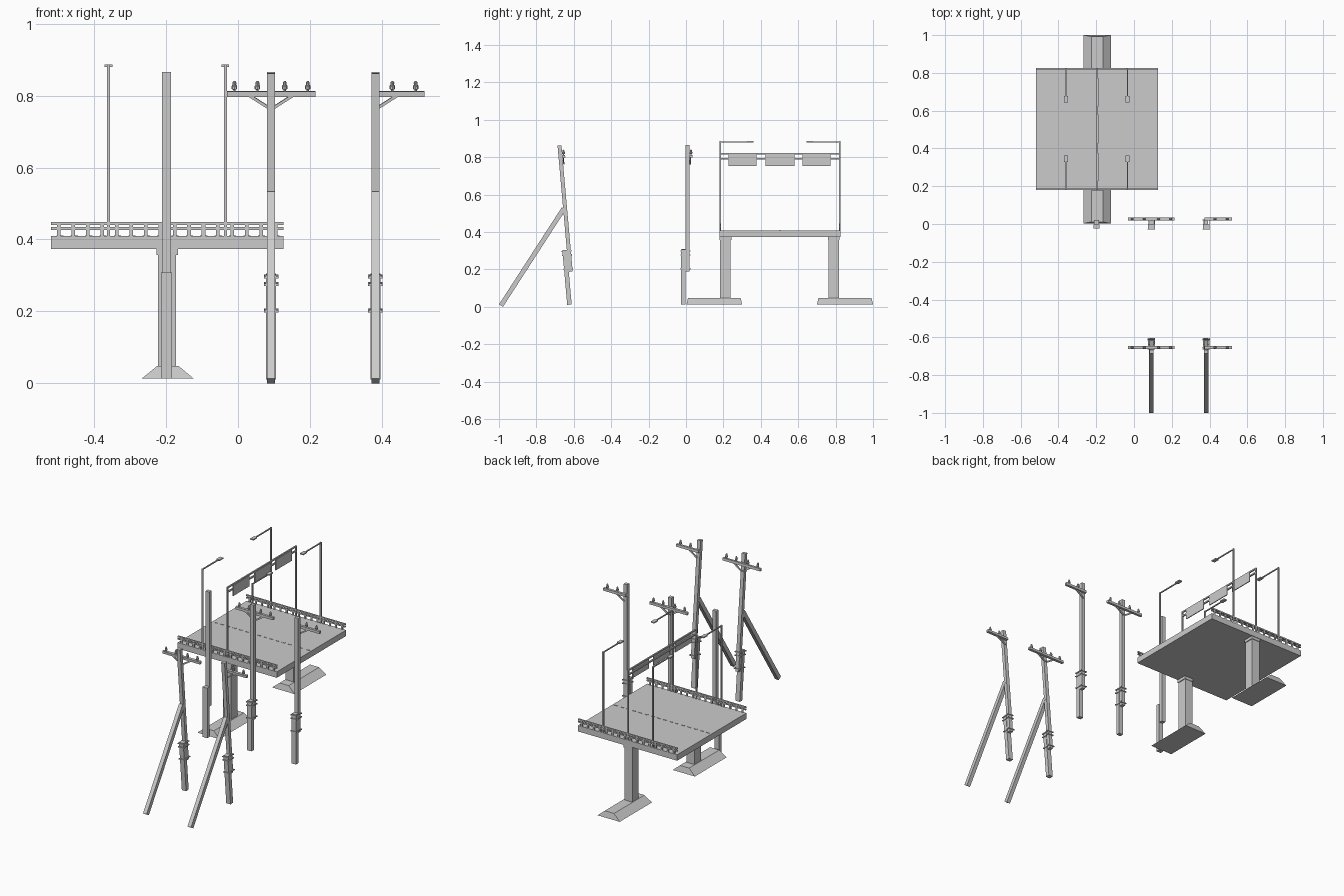
import bpy, bmesh
from math import radians, sin, cos, pi
from mathutils import Matrix, Vector

if "Cube" in bpy.data.objects:
    bpy.data.objects.remove(bpy.data.objects["Cube"])


def finish(name, bm, matrix=Matrix()):
    bmesh.ops.recalc_face_normals(bm, faces=bm.faces)
    bm.transform(matrix)
    mesh = bpy.data.meshes.new(name)
    bm.to_mesh(mesh)
    bm.free()
    ob = bpy.data.objects.new(name, mesh)
    bpy.context.collection.objects.link(ob)
    return ob


def add_box(bm, x0, x1, y0, y1, z0, z1):
    m = Matrix.Translation(((x0 + x1) / 2, (y0 + y1) / 2, (z0 + z1) / 2))
    m = m @ Matrix.Diagonal((x1 - x0, y1 - y0, z1 - z0, 1))
    bmesh.ops.create_cube(bm, size=1, matrix=m)


def add_beam(bm, p, q, w, d):
    # rectangular bar from p to q
    p, q = Vector(p), Vector(q)
    rot = (q - p).to_track_quat('Z', 'Y').to_matrix().to_4x4()
    m = Matrix.Translation((p + q) / 2) @ rot @ Matrix.Diagonal((w, d, (q - p).length, 1))
    bmesh.ops.create_cube(bm, size=1, matrix=m)


def boxes(name, items, matrix=Matrix()):
    bm = bmesh.new()
    for b in items:
        add_box(bm, *b)
    return finish(name, bm, matrix)


def beams(name, items, matrix=Matrix()):
    bm = bmesh.new()
    for b in items:
        add_beam(bm, *b)
    return finish(name, bm, matrix)


def lathe(bm, profile, centre, sides=8):
    rings = []
    for r, z in profile:
        rings.append([bm.verts.new((centre[0] + r * cos(2 * pi * i / sides),
                                    centre[1] + r * sin(2 * pi * i / sides),
                                    centre[2] + z)) for i in range(sides)])
    for a, b in zip(rings, rings[1:]):
        for i in range(sides):
            j = (i + 1) % sides
            bm.faces.new((a[i], a[j], b[j], b[i]))
    bm.faces.new(rings[0])
    bm.faces.new(rings[-1])


# ---------- bridge ----------
X0, X1, Y0, Y1, CX = -0.52, 0.127, 0.18, 0.825, -0.197
boxes("bridge_deck", [(X0, X1, Y0, Y1, 0.374, 0.409)])

# dashed centre line
boxes("lane_dashes", [(X0 + 0.015 + i * 0.04, X0 + 0.035 + i * 0.04, 0.5, 0.505, 0.409, 0.411)
                      for i in range(16)])

for side, y in (("front", Y0 + 0.004), ("back", Y1 - 0.004)):
    # railing: short posts and two rails
    items = [(X0, X1, y - 0.004, y + 0.004, 0.427, 0.434),
             (X0, X1, y - 0.004, y + 0.004, 0.440, 0.448)]
    for i in range(16):
        x = X0 + 0.022 + i * 0.0402
        items.append((x - 0.005, x + 0.005, y - 0.003, y + 0.003, 0.405, 0.444))
    boxes(side + "_railing", items)

    # street lamps reaching inward
    s = 1 if side == "front" else -1
    for n, x in enumerate((-0.36, -0.035)):
        bm = bmesh.new()
        add_box(bm, x - 0.004, x + 0.004, y - 0.004, y + 0.004, 0.405, 0.886)
        add_beam(bm, (x, y, 0.882), (x, y + s * 0.15, 0.882), 0.006, 0.006)
        add_beam(bm, (x, y + s * 0.143, 0.8825), (x, y + s * 0.178, 0.8825), 0.021, 0.007)
        finish(f"{side}_street_lamp_{n + 1}", bm)

    # pier column with cap
    yc = 0.21 if side == "front" else 0.79
    boxes(side + "_pier_column", [(-0.223, -0.172, yc - 0.029, yc + 0.029, 0.04, 0.36),
                                  (-0.226, -0.167, yc - 0.032, yc + 0.032, 0.357, 0.376)])

    # sloped footing
    f0, f1 = (0.003, 0.30) if side == "front" else (0.70, 1.0)
    bm = bmesh.new()
    lo = [bm.verts.new((x, y_, 0.013)) for x, y_ in
          ((-0.268, f0), (-0.123, f0), (-0.123, f1), (-0.268, f1))]
    hi = [bm.verts.new((x, y_, 0.048)) for x, y_ in
          ((-0.225, f0 + 0.008), (-0.165, f0 + 0.008), (-0.165, f1 - 0.008), (-0.225, f1 - 0.008))]
    bm.faces.new(lo)
    bm.faces.new(hi)
    for i in range(4):
        j = (i + 1) % 4
        bm.faces.new((lo[i], lo[j], hi[j], hi[i]))
    finish(side + "_pier_footing", bm)

# sign gantry across the deck
g = 0.004
boxes("sign_gantry", [(CX - g, CX + g, Y0, Y0 + 0.008, 0.405, 0.822),
                      (CX - g, CX + g, Y1 - 0.008, Y1, 0.405, 0.822),
                      (CX - g, CX + g, Y0, Y1, 0.814, 0.822),
                      (CX - g, CX + g, Y0, Y1, 0.788, 0.796)])
for n, (a, b) in enumerate(((0.227, 0.377), (0.426, 0.579), (0.623, 0.773))):
    boxes(f"sign_panel_{n + 1}", [(CX + 0.003, CX + 0.008, a, b, 0.754, 0.817)])

# ---------- plain pole ----------
boxes("plain_pole", [(-0.211, -0.186, -0.002, 0.02, 0.19, 0.865)])
boxes("plain_pole_stub", [(-0.214, -0.183, -0.025, -0.002, 0.013, 0.308)])


# ---------- power poles ----------
def power_pole(name, x, arm0, arm1, pins, brace_sides, m):
    boxes(name + "_pole", [(x - 0.011, x + 0.011, -0.002, 0.019, 0.188, 0.865)], m)
    boxes(name + "_stub", [(x - 0.014, x + 0.014, -0.026, -0.002, 0.013, 0.306)], m)
    # clamps around pole and stub
    items = []
    for z in (0.299, 0.278, 0.204):
        h = 0.003
        items += [(x - 0.02, x + 0.02, -0.030, -0.026, z - h, z + h),
                  (x - 0.02, x + 0.02, 0.019, 0.023, z - h, z + h),
                  (x - 0.018, x - 0.014, -0.028, 0.021, z - h, z + h),
                  (x + 0.014, x + 0.018, -0.028, 0.021, z - h, z + h)]
    boxes(name + "_clamps", items, m)
    boxes(name + "_crossarm", [(x + arm0, x + arm1, 0.019, 0.034, 0.798, 0.813)], m)
    beams(name + "_braces", [((x + s * 0.004, 0.023, 0.765), (x + s * 0.062, 0.023, 0.802), 0.006, 0.008)
                             for s in brace_sides], m)
    # insulators
    bm = bmesh.new()
    prof = ((0.003, -0.003), (0.003, 0.004), (0.0075, 0.006), (0.0075, 0.014),
            (0.005, 0.017), (0.0055, 0.023), (0.002, 0.028))
    for p in pins:
        lathe(bm, prof, (x + p, 0.0265, 0.813))
    finish(name + "_insulators", bm, m)


upright = Matrix()
leaning = Matrix.Translation((0, -0.608, 0)) @ Matrix.Rotation(radians(5.1), 4, 'X')
for label, m in (("upright", upright), ("leaning", leaning)):
    power_pole(label + "_double", 0.092, -0.123, 0.123, (-0.102, -0.038, 0.038, 0.102), (-1, 1), m)
    power_pole(label + "_single", 0.382, -0.01, 0.136, (0.047, 0.112), (1,), m)

# diagonal struts under the leaning poles
for label, x in (("double", 0.092), ("single", 0.382)):
    beams(label + "_strut", [((x, -0.989, 0.007), (x, -0.653, 0.526), 0.023, 0.025)])
